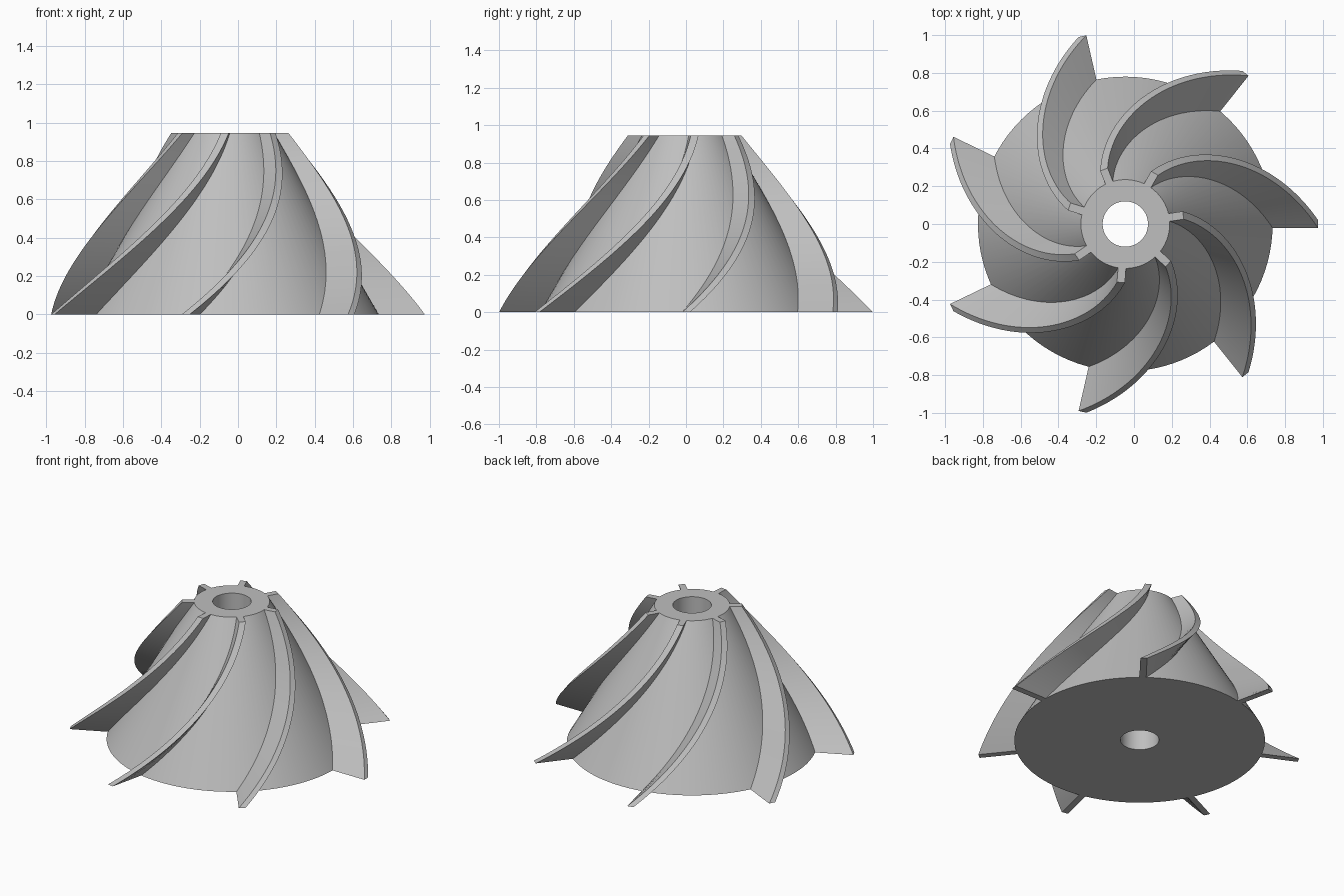
import bpy
import bmesh
from math import cos, sin, radians, tau
from mathutils import Vector

HEIGHT = 0.945
BLADES = 7
TWIST = radians(60)
HUB_BASE, HUB_TOP = 0.78, 0.235
TIP_BASE, TIP_TOP = 1.02, 0.31
BORE = 0.12
HALF_THICK = 0.021
STEPS = 40
CENTRE = Vector((-0.046, 0, 0))

if "Cube" in bpy.data.objects:
    bpy.data.objects.remove(bpy.data.objects["Cube"])

# One plain grey for the whole part
grey = bpy.data.materials.new("light grey")
grey.use_nodes = True
colour = (0.52, 0.52, 0.52, 1)
grey.diffuse_color = colour
grey.node_tree.nodes["Principled BSDF"].inputs["Base Color"].default_value = colour


def add_object(name, bm):
    bmesh.ops.recalc_face_normals(bm, faces=bm.faces)
    mesh = bpy.data.meshes.new(name)
    bm.to_mesh(mesh)
    bm.free()
    mesh.materials.append(grey)
    obj = bpy.data.objects.new(name, mesh)
    obj.location = CENTRE
    bpy.context.collection.objects.link(obj)
    bpy.ops.object.select_all(action="DESELECT")
    obj.select_set(True)
    bpy.context.view_layer.objects.active = obj
    bpy.ops.object.shade_smooth_by_angle(angle=radians(30))
    return obj


# Conical hub with a straight bore, turned from a closed profile
bm = bmesh.new()
profile = [(BORE, 0), (HUB_BASE, 0), (HUB_TOP, HEIGHT), (BORE, HEIGHT)]
verts = [bm.verts.new((r, 0, z)) for r, z in profile]
edges = [bm.edges.new((verts[i - 1], verts[i])) for i in range(len(verts))]
bmesh.ops.spin(bm, geom=verts + edges, cent=(0, 0, 0), axis=(0, 0, 1),
               angle=tau, steps=96, use_duplicate=False)
bmesh.ops.remove_doubles(bm, verts=bm.verts, dist=0.0001)
add_object("hub", bm)

# Blade: a radial rectangle swept upwards, twisting as the cone narrows
bm = bmesh.new()
rings = []
for i in range(STEPS + 1):
    t = i / STEPS
    root = HUB_BASE + (HUB_TOP - HUB_BASE) * t - 0.006
    tip = TIP_BASE + (TIP_TOP - TIP_BASE) * t
    c, s = cos(TWIST * t), sin(TWIST * t)
    section = [(root, -HALF_THICK), (tip, -HALF_THICK),
               (tip, HALF_THICK), (root, HALF_THICK)]
    rings.append([bm.verts.new((r * c - w * s, r * s + w * c, HEIGHT * t))
                  for r, w in section])
for low, high in zip(rings, rings[1:]):
    for k in range(4):
        bm.faces.new((low[k - 1], low[k], high[k], high[k - 1]))
bm.faces.new(rings[0])
bm.faces.new(rings[-1])
blade = add_object("blade_1", bm)

# Remaining blades evenly spaced around the hub
for n in range(1, BLADES):
    copy = blade.copy()
    copy.name = f"blade_{n + 1}"
    copy.rotation_euler.z = tau * n / BLADES
    bpy.context.collection.objects.link(copy)
